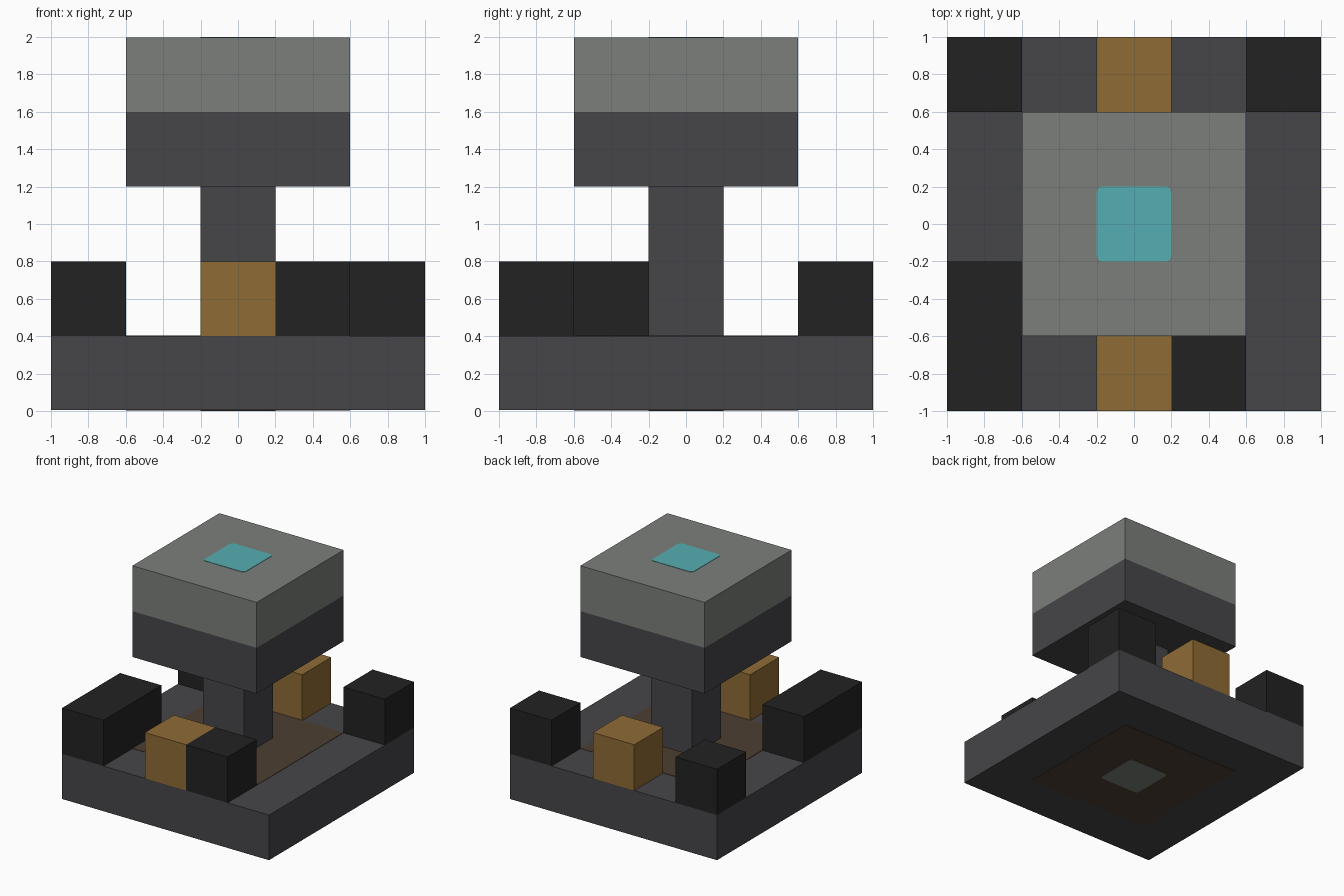
import bpy
import bmesh

cube = bpy.data.objects.get("Cube")
if cube:
    bpy.data.objects.remove(cube, do_unlink=True)


def material(name, rgb):
    """Flat material from 0-255 sRGB values, stored as linear."""
    lin = [((c / 255 + 0.055) / 1.055) ** 2.4 for c in rgb] + [1.0]
    mat = bpy.data.materials.new(name)
    mat.use_nodes = True
    mat.diffuse_color = lin
    mat.node_tree.nodes["Principled BSDF"].inputs["Base Color"].default_value = lin
    return mat


slate = material("slate grey", (70, 69, 73))
stone = material("stone grey", (123, 127, 122))
black = material("charcoal black", (34, 34, 34))
gold = material("dull gold", (143, 107, 53))
brown = material("dark brown", (77, 63, 50))
teal = material("teal", (86, 174, 178))


def box(name, low, high, mat, corner=0.0):
    """Box between two corners; corner rounds its upright edges."""
    bm = bmesh.new()
    bmesh.ops.create_cube(bm, size=1)
    for v in bm.verts:
        v.co = [h if c > 0 else l for c, l, h in zip(v.co, low, high)]
    if corner:
        upright = [e for e in bm.edges
                   if abs(e.verts[0].co.z - e.verts[1].co.z) > 1e-5]
        bmesh.ops.bevel(bm, geom=upright, offset=corner, segments=3,
                        profile=0.5, affect='EDGES')
    mesh = bpy.data.meshes.new(name)
    bm.to_mesh(mesh)
    bm.free()
    mesh.materials.append(mat)
    obj = bpy.data.objects.new(name, mesh)
    bpy.context.scene.collection.objects.link(obj)
    return obj


def square(name, half, bottom, top, mat, corner=0.0):
    """Square block centred on the upright axis."""
    return box(name, (-half, -half, bottom), (half, half, top), mat, corner)


skin = 0.003           # thickness of the painted plates
floor, rim = 0.4, 0.8  # top of the base, top of the rim blocks

# Base, stem and two-tone head
square("base", 1, 2 * skin, floor, slate)
square("stem", 0.2, floor, 1.2, slate)
square("head_lower", 0.6, 1.2, 1.6, slate)
square("head_upper", 0.6, 1.6, 2 - skin, stone)

# Painted plates
square("head_panel", 0.2, 2 - skin, 2, teal, 0.03)
square("floor_panel", 0.6, floor, floor + skin, brown)
square("underside_panel", 0.6, skin, 2 * skin, brown)
square("underside_pad", 0.2, 0, skin, stone, 0.03)

# Gold blocks at the middle of the front and back
for name, y in (("front", -1), ("back", 0.6)):
    box(name + "_gold_block", (-0.2, y, floor), (0.2, y + 0.4, rim), gold)

# Black blocks around the rim: left edge, front edge, depth
for name, x, y, depth in (("front_right", -1, -1, 0.8),
                          ("front_left", 0.2, -1, 0.4),
                          ("back_right", -1, 0.6, 0.4),
                          ("back_left", 0.6, 0.6, 0.4)):
    box(name + "_black_block", (x, y, floor), (x + 0.4, y + depth, rim), black)
